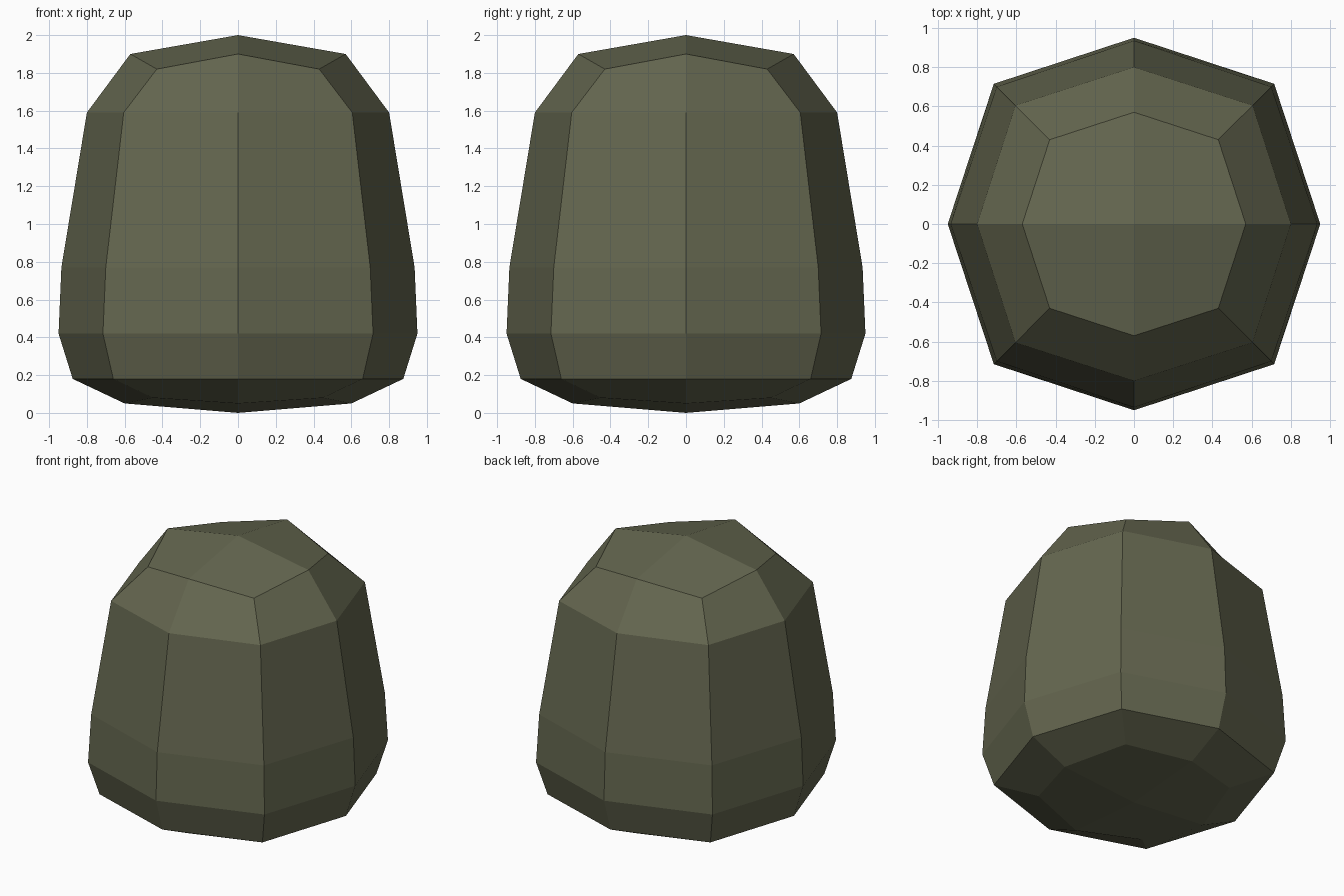
import bpy
import bmesh

default = bpy.data.objects.get("Cube")
if default:
    bpy.data.objects.remove(default, do_unlink=True)

# Colour
olive = bpy.data.materials.new("dark_olive")
olive.use_nodes = True
colour = (0.127, 0.133, 0.078, 1.0)
olive.diffuse_color = colour
olive.node_tree.nodes["Principled BSDF"].inputs["Base Color"].default_value = colour

# Eight-sided rings: axis reach, axis height, corner reach, corner height
RINGS = [
    (0.60, 0.05, 0.45, 0.08),
    (0.875, 0.18, 0.66, 0.18),
    (0.95, 0.42, 0.715, 0.42),
    (0.935, 0.77, 0.70, 0.77),
    (0.80, 1.59, 0.605, 1.59),
    (0.57, 1.90, 0.43, 1.82),
]
DIRECTIONS = [(1, 0), (1, 1), (0, 1), (-1, 1), (-1, 0), (-1, -1), (0, -1), (1, -1)]

bm = bmesh.new()


def add_ring(axis, axis_z, corner, corner_z):
    ring = []
    for dx, dy in DIRECTIONS:
        reach, z = (corner, corner_z) if dx and dy else (axis, axis_z)
        ring.append(bm.verts.new((dx * reach, dy * reach, z)))
    return ring


def add_cap(ring, z):
    """Close a ring with four quads that meet at a centre point."""
    centre = bm.verts.new((0, 0, z))
    for i in range(0, 8, 2):
        bm.faces.new((centre, ring[i], ring[i + 1], ring[(i + 2) % 8]))


# Side walls
rings = [add_ring(*r) for r in RINGS]
for low, high in zip(rings, rings[1:]):
    for i in range(8):
        j = (i + 1) % 8
        bm.faces.new((low[i], low[j], high[j], high[i]))

# Shallow pointed bottom and top
add_cap(rings[0], 0.0)
add_cap(rings[-1], 2.0)
bmesh.ops.recalc_face_normals(bm, faces=bm.faces)

mesh = bpy.data.meshes.new("faceted_body")
bm.to_mesh(mesh)
bm.free()
mesh.materials.append(olive)
body = bpy.data.objects.new("faceted_body", mesh)
bpy.context.collection.objects.link(body)
